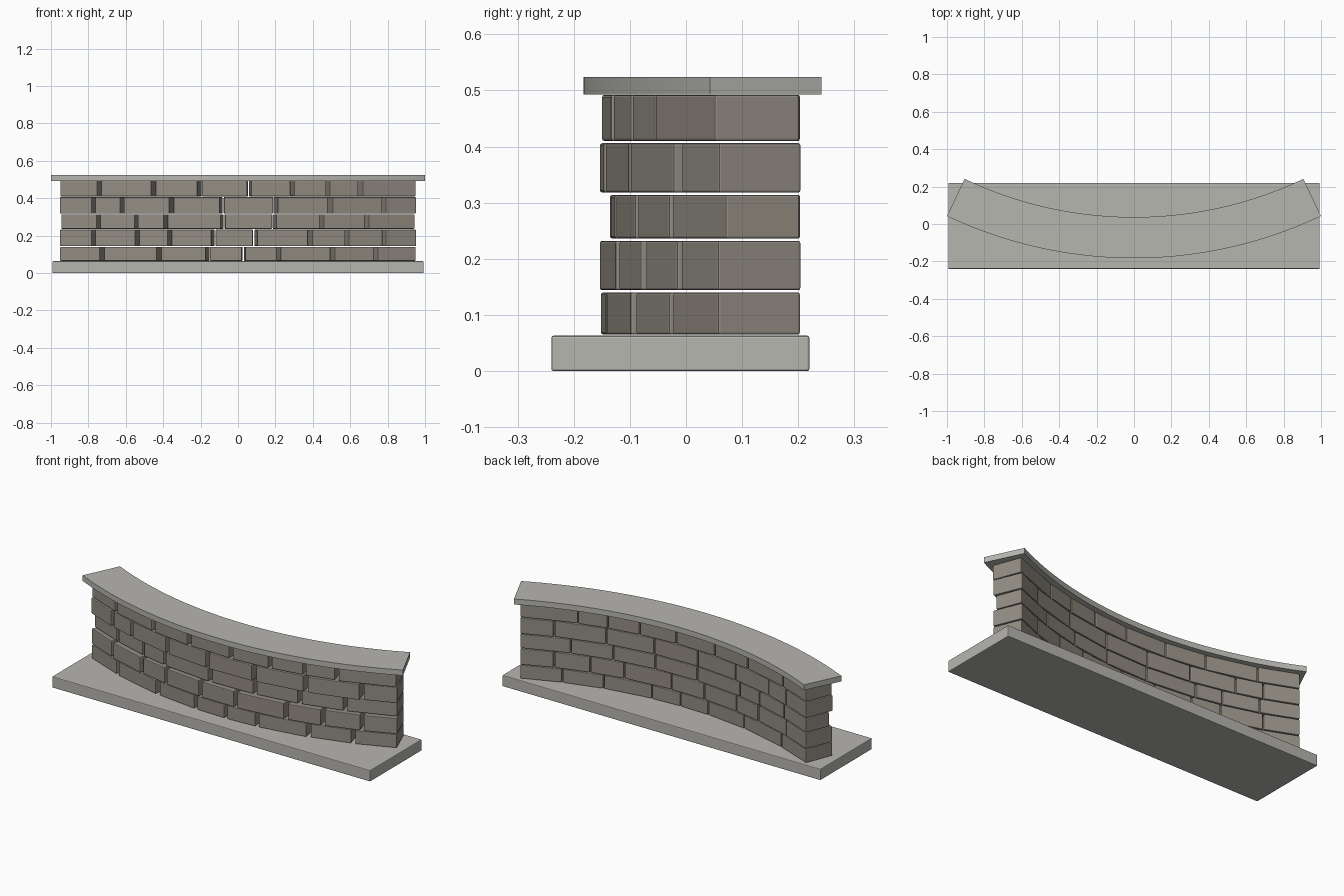
import bpy, bmesh, math, random
from mathutils import Matrix

if "Cube" in bpy.data.objects:
    bpy.data.objects.remove(bpy.data.objects["Cube"])

random.seed(4)
CY = 2.147            # centre of the wall's curve on the y axis
BACK = 2.135          # radius of the wall's rear face
END = 0.432           # half angle of the wall


def material(name, color):
    m = bpy.data.materials.new(name)
    m.diffuse_color = (*color, 1)
    m.use_nodes = True
    m.node_tree.nodes["Principled BSDF"].inputs["Base Color"].default_value = m.diffuse_color
    return m


pale = material("pale stone", (0.47, 0.465, 0.435))
brown = material("brown stone", (0.29, 0.265, 0.225))


def finish(name, bm, mat):
    bmesh.ops.recalc_face_normals(bm, faces=bm.faces)
    me = bpy.data.meshes.new(name)
    bm.to_mesh(me)
    bm.free()
    me.materials.append(mat)
    ob = bpy.data.objects.new(name, me)
    bpy.context.collection.objects.link(ob)
    return ob


def block(name, x, y, z, bevel, mat):
    """Bevelled box from (min, max) ranges."""
    bm = bmesh.new()
    bmesh.ops.create_cube(bm, size=1)
    for v in bm.verts:
        for i, (lo, hi) in enumerate((x, y, z)):
            v.co[i] = hi if v.co[i] > 0 else lo
    bmesh.ops.bevel(bm, geom=list(bm.edges), offset=bevel, segments=2,
                    profile=0.5, affect='EDGES')
    return finish(name, bm, mat)


# Base slab
block("base_slab", (-0.993, 0.993), (-0.24, 0.22), (0, 0.063), 0.004, pale)

# Courses of straight stones set around the curve:
# bottom, top, front radius, x of the joints
courses = [
    (0.065, 0.140, 2.298, (-0.725, -0.42, -0.16, 0.03, 0.215, 0.505, 0.735)),
    (0.144, 0.232, 2.300, (-0.77, -0.535, -0.365, -0.13, 0.09, 0.385, 0.58, 0.78)),
    (0.236, 0.314, 2.282, (-0.75, -0.545, -0.39, -0.08, 0.195, 0.45, 0.69)),
    (0.318, 0.406, 2.299, (-0.77, -0.62, -0.355, -0.085, 0.20, 0.49, 0.78)),
    (0.410, 0.492, 2.299, (-0.74, -0.45, -0.205, 0.06, 0.29, 0.48, 0.65)),
]
for row, (z0, z1, front, joints) in enumerate(courses, 1):
    angles = [-END] + [math.asin(x / 2.29) for x in joints] + [END]
    for col, (a, b) in enumerate(zip(angles, angles[1:]), 1):
        half = BACK * math.tan((b - a) / 2) - 0.003
        depth = front - random.uniform(0, 0.006)
        stone = block(f"wall_stone_{row}_{col}", (-half, half),
                      (-depth, -BACK), (z0, z1), 0.004, brown)
        stone.data.transform(Matrix.Translation((0, CY, 0))
                             @ Matrix.Rotation((a + b) / 2, 4, 'Z'))

# Curved coping slab on top
R_OUT, R_IN, SPAN, N = 2.33, 2.11, math.asin(1 / 2.33), 48
bm = bmesh.new()
sweep = [SPAN * (2 * i / N - 1) for i in range(N + 1)]
rings = []
for t in sweep:
    rings.append([bm.verts.new((r * math.sin(t), CY - r * math.cos(t), z))
                  for r, z in ((R_OUT, 0.493), (R_OUT, 0.524),
                               (R_IN, 0.524), (R_IN, 0.493))])
for p, q in zip(rings, rings[1:]):
    for k in range(4):
        bm.faces.new((p[k], p[(k + 1) % 4], q[(k + 1) % 4], q[k]))
bm.faces.new(rings[0])
bm.faces.new(rings[-1])
cap = finish("coping_slab", bm, pale)
bpy.context.view_layer.objects.active = cap
cap.select_set(True)
bpy.ops.object.shade_smooth_by_angle(angle=math.radians(30))
